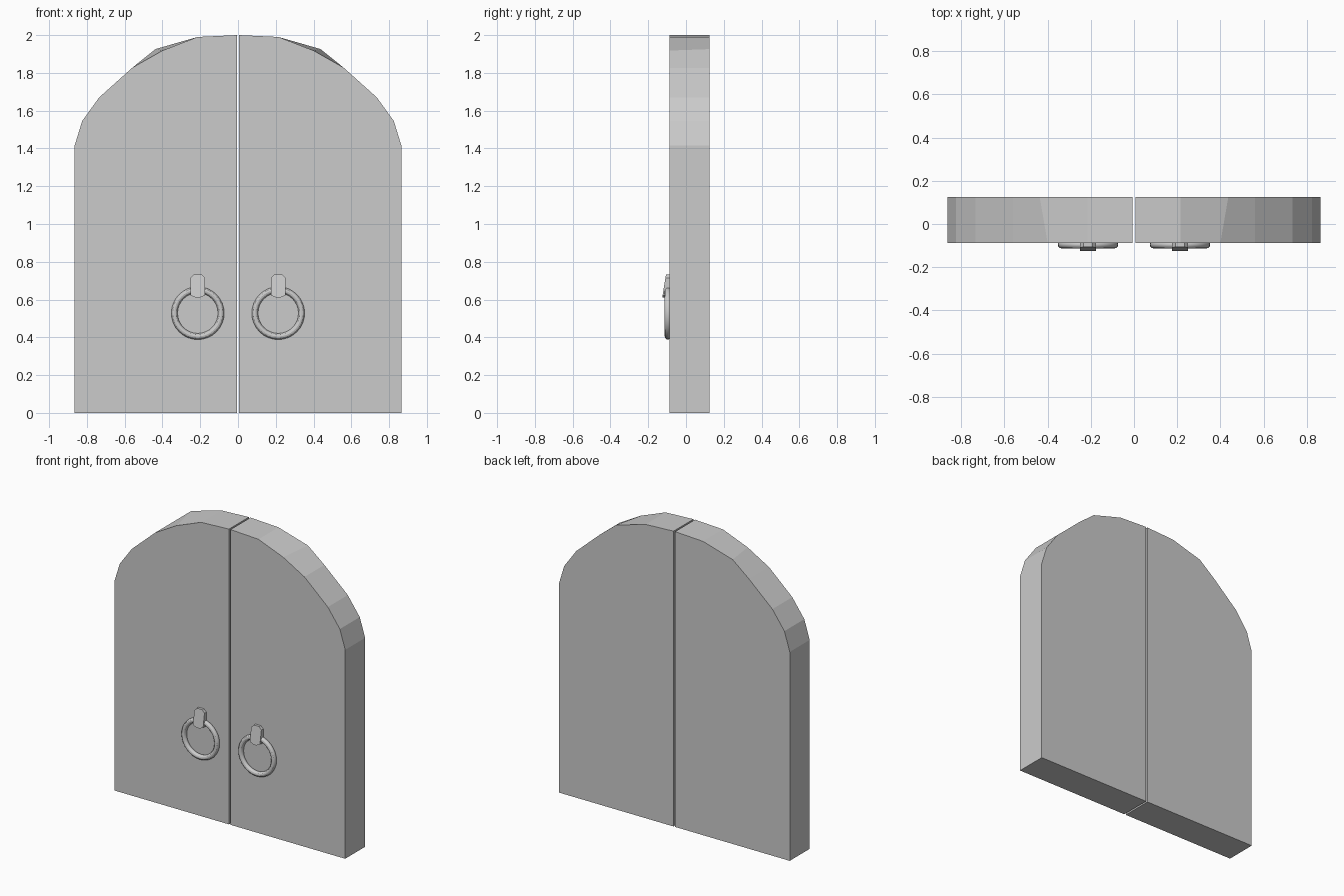
import bpy, bmesh, math

if "Cube" in bpy.data.objects:
    bpy.data.objects.remove(bpy.data.objects["Cube"])

FRONT, BACK = -0.088, 0.125


def loft(name, near, far):
    """Closed solid between two matching loops of 3D points."""
    bm = bmesh.new()
    a = [bm.verts.new(p) for p in near]
    b = [bm.verts.new(p) for p in far]
    bm.faces.new(a)
    bm.faces.new(b)
    n = len(a)
    for i in range(n):
        j = (i + 1) % n
        bm.faces.new((a[i], a[j], b[j], b[i]))
    bmesh.ops.recalc_face_normals(bm, faces=bm.faces)
    me = bpy.data.meshes.new(name)
    bm.to_mesh(me)
    bm.free()
    ob = bpy.data.objects.new(name, me)
    bpy.context.collection.objects.link(ob)
    return ob


# Half-arch outline; one shoulder point differs between front and back
def outline(shoulder):
    return [(0.006, 0), (0.865, 0), (0.865, 1.415), (0.825, 1.545),
            (0.735, 1.67), (0.56, 1.827), shoulder, (0.215, 1.99), (0.006, 2)]


# Ring-strap outline around its own centre line, clipped corners
STRAP = [(-0.038, 0.622), (-0.010, 0.61), (0.010, 0.61), (0.038, 0.622),
         (0.038, 0.715), (0.020, 0.733), (-0.020, 0.733), (-0.038, 0.715)]


def strap_front(z):
    # face leans outward where the strap wraps the ring
    return -0.124 + 0.018 * max(0, (z - 0.622) / 0.111)


for side, s in (("left", -1), ("right", 1)):
    # Door leaf
    loft(side + "_door_leaf",
         [(s * x, FRONT, z) for x, z in outline((0.40, 1.918))],
         [(s * x, BACK, z) for x, z in outline((0.437, 1.926))])

    # Strap holding the ring
    cx = s * 0.213
    loft(side + "_ring_strap",
         [(cx + x, strap_front(z), z) for x, z in STRAP],
         [(cx + x, FRONT + 0.002, z) for x, z in STRAP])

    # Pull ring
    bpy.ops.mesh.primitive_torus_add(
        location=(cx, -0.096, 0.528), rotation=(math.pi / 2, 0, 0),
        major_radius=0.1235, minor_radius=0.0165,
        major_segments=32, minor_segments=12)
    ring = bpy.context.object
    ring.name = side + "_pull_ring"
    bpy.ops.object.shade_smooth_by_angle()
